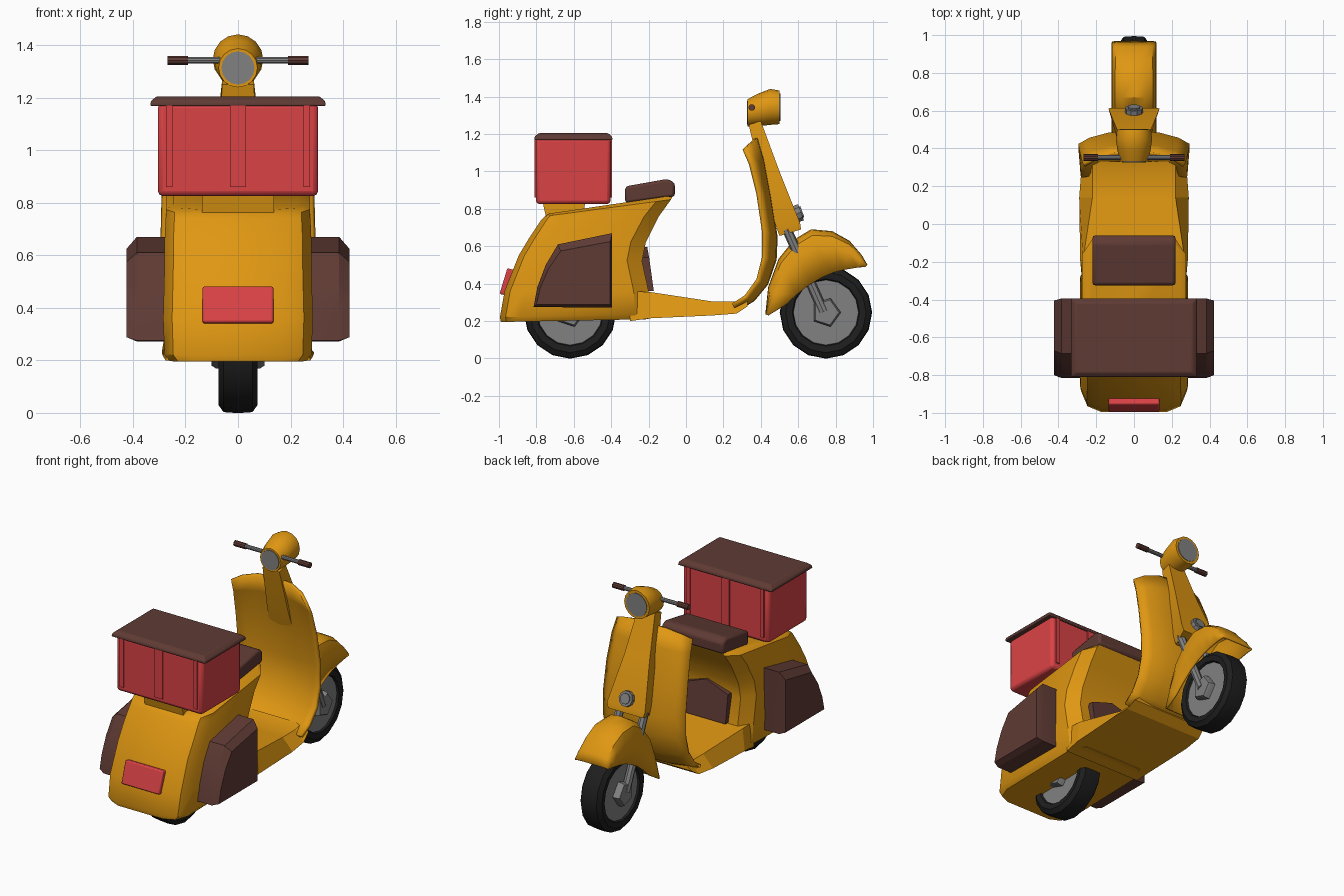
import bpy, bmesh, math
from mathutils import Vector

if "Cube" in bpy.data.objects:
    bpy.data.objects.remove(bpy.data.objects["Cube"])


def material(name, rgb):
    m = bpy.data.materials.new(name)
    m.diffuse_color = (*rgb, 1)
    m.use_nodes = True
    m.node_tree.nodes["Principled BSDF"].inputs["Base Color"].default_value = m.diffuse_color
    return m


YELLOW = material("yellow paint", (0.74, 0.31, 0.006))
RED = material("red plastic", (0.70, 0.055, 0.06))
BROWN = material("brown leather", (0.115, 0.043, 0.034))
GRAY = material("gray metal", (0.22, 0.22, 0.22))
BLACK = material("black rubber", (0.013, 0.013, 0.013))


def loft(name, rings, mat, closed=True, caps=True, thick=0, angle=35, bevel=0):
    """Skin a list of equal-length rings of points."""
    bm = bmesh.new()
    vs = [[bm.verts.new(p) for p in r] for r in rings]
    n = len(rings[0])
    for a, b in zip(vs, vs[1:]):
        for i in range(n if closed else n - 1):
            j = (i + 1) % n
            bm.faces.new((a[i], a[j], b[j], b[i]))
    if caps and closed:
        bm.faces.new(vs[0])
        bm.faces.new(vs[-1])
    bmesh.ops.recalc_face_normals(bm, faces=bm.faces)
    me = bpy.data.meshes.new(name)
    bm.to_mesh(me)
    bm.free()
    me.materials.append(mat)
    ob = bpy.data.objects.new(name, me)
    bpy.context.collection.objects.link(ob)
    if thick:
        s = ob.modifiers.new("thickness", 'SOLIDIFY')
        s.thickness, s.offset = thick, 0
    if bevel:
        b = ob.modifiers.new("bevel", 'BEVEL')
        b.width, b.segments = bevel, 2
    bpy.ops.object.select_all(action='DESELECT')
    ob.select_set(True)
    bpy.context.view_layer.objects.active = ob
    bpy.ops.object.shade_smooth_by_angle(angle=math.radians(angle))
    return ob


def box(name, x0, x1, y0, y1, z0, z1, mat, bevel=0):
    return loft(name, [[(x0, y0, z), (x1, y0, z), (x1, y1, z), (x0, y1, z)] for z in (z0, z1)],
                mat, bevel=bevel)


def prism(name, prof, x0, x1, mat, bevel=0):
    """Side profile (y, z) extruded along x."""
    return loft(name, [[(x, y, z) for y, z in prof] for x in (x0, x1)], mat, bevel=bevel)


def rod(name, a, b, r, mat, n=10):
    a, b = Vector(a), Vector(b)
    q = (b - a).to_track_quat('Z', 'Y')
    c = [q @ Vector((r * math.cos(t), r * math.sin(t), 0))
         for t in (2 * math.pi * i / n for i in range(n))]
    return loft(name, [[p + v for v in c] for p in (a, b)], mat)


def lathe_x(name, prof, y, z, mat, n=16, caps=True):
    """Rings (x, radius) around a sideways axle."""
    return loft(name, [[(x, y + r * math.cos(2 * math.pi * i / n), z + r * math.sin(2 * math.pi * i / n))
                        for i in range(n)] for x, r in prof], mat, caps=caps)


def mirror(half):
    """Complete a half outline given on +x."""
    return half + [(-p[0], *p[1:]) for p in reversed(half) if p[0] > 0]


# wheels
for label, y in (("front", 0.748), ("rear", -0.62)):
    lathe_x(label + "_tire", [(-0.05, 0.17), (-0.07, 0.18), (-0.075, 0.215), (-0.055, 0.243), (0, 0.247),
                              (0.055, 0.243), (0.075, 0.215), (0.07, 0.18), (0.05, 0.17)], y, 0.246, BLACK)
    lathe_x(label + "_rim", [(-0.058, 0.178), (0.058, 0.178)], y, 0.246, GRAY)
    lathe_x(label + "_hub", [(-0.1, 0.07), (-0.085, 0.08), (0.085, 0.08), (0.1, 0.07)], y, 0.246, GRAY, 5)

# rear body, stacked slices: rear z, front z, rear y, front y, half width
rings = []
for zr, zf, yr, yf, w in ((.195, .21, -.99, -.2, .26), (.22, .24, -.995, -.19, .28),
                          (.36, .36, -.97, -.2, .285), (.55, .52, -.895, -.235, .28),
                          (.65, .62, -.835, -.215, .28), (.74, .76, -.775, -.145, .275),
                          (.76, .85, -.755, -.08, .275), (.775, .872, -.73, -.07, .245)):
    half = [(w * .62, yr), (w * .88, yr + .03), (w, yr + .11), (w, yf - .08), (w * .8, yf)]
    rings.append([(x, y, zr + (zf - zr) * (y - yr) / (yf - yr)) for x, y in mirror(half)])
loft("rear_body", rings, YELLOW)

# floorboard with sloping sides
loft("floorboard", [[(-b, y, z0), (b, y, z0), (t, y, z1), (-t, y, z1)] for y, z0, z1, t, b in
                    ((-.3, .2, .36, .27, .275), (-.19, .215, .355, .27, .285),
                     (.14, .23, .305, .22, .29), (.27, .24, .305, .22, .28),
                     (.33, .28, .32, .22, .27))], YELLOW, angle=15)

# leg shield: edge y, edge z, centre y, centre z, half width
rings = []
for ye, ze, yc, zc, w in ((.25, .285, .27, .26, .28), (.32, .33, .36, .315, .285),
                          (.385, .42, .43, .40, .29), (.415, .54, .475, .53, .29),
                          (.415, .68, .48, .65, .29), (.385, .88, .445, .87, .285),
                          (.345, 1.04, .41, 1.06, .275), (.31, 1.12, .375, 1.18, .265)):
    row = []
    for x, f in ((-1, 0), (-.8, .5), (-.45, .92), (0, 1), (.45, .92), (.8, .5), (1, 0)):
        row.append((x * w, ye + (yc - ye) * f, ze + (zc - ze) * f))
    rings.append(row)
loft("leg_shield", rings, YELLOW, closed=False, thick=.02)

# steering column cover, neck and horn
loft("steering_column", [[(-wb, yb, zb), (wb, yb, zb), (wf, yf, zf), (-wf, yf, zf)]
                         for wb, yb, zb, wf, yf, zf in
                         ((.09, .50, .655, .125, .615, .69), (.09, .48, .71, .135, .61, .725),
                          (.075, .40, .98, .09, .50, 1.0), (.06, .335, 1.25, .06, .40, 1.27))],
     YELLOW, angle=20)
rod("horn", (0, .54, .755), (0, .615, .782), .048, GRAY)
rod("horn_center", (0, .6, .777), (0, .622, .785), .033, GRAY)

# headlight housing, gauge and lens
C16 = [(math.cos(math.pi * i / 8), math.sin(math.pi * i / 8)) for i in range(16)]
loft("headlight_housing", [[(r * c, y, z + r * s) for c, s in C16] for y, z, r in
                           ((.33, 1.313, .074), (.39, 1.33, .088), (.45, 1.345, .096), (.50, 1.343, .09))],
     YELLOW)
rod("gauge", (0, .325, 1.313), (0, .335, 1.313), .063, GRAY, 16)
rod("headlight_lens", (0, .495, 1.343), (0, .504, 1.343), .074, GRAY, 16)

# handlebar with grips
rod("handlebar", (-.26, .352, 1.342), (.26, .352, 1.342), .013, GRAY)
for s, side in ((1, "right"), (-1, "left")):
    rod(side + "_grip", (s * .19, .352, 1.342), (s * .268, .352, 1.342), .018, BROWN)
    # fork leg
    rod(side + "_fork_leg", (s * .085, .54, .69), (s * .085, .735, .25), .026, GRAY, 8)
    # saddlebag with a chamfered outer face
    prof = [(-.815, .275), (-.795, .38), (-.75, .50), (-.685, .61), (-.395, .67), (-.395, .272)]
    outer = [(-.80, .288), (-.78, .375), (-.735, .48), (-.67, .575), (-.405, .625), (-.405, .288)]
    loft(side + "_saddlebag", [[(s * x, y, z) for y, z in p] for x, p in
                               ((.26, prof), (.385, prof), (.424, outer))], BROWN, angle=20)

# front fender: matching crown and lower-edge points
rings = []
for oy, oz, iy, iz in ((.43, .235, .44, .23), (.445, .38, .53, .285), (.50, .53, .59, .34),
                       (.58, .63, .66, .395), (.67, .685, .73, .435), (.78, .675, .79, .46),
                       (.87, .625, .85, .475), (.935, .55, .92, .487), (.965, .497, .96, .49)):
    half = [(0, 0), (.06, .02), (.095, .12), (.11, .35), (.113, 1)]
    full = [(-x, f) for x, f in reversed(half[1:])] + half
    rings.append([(x, oy + (iy - oy) * f, oz + (iz - oz) * f) for x, f in full])
loft("front_fender", rings, YELLOW, closed=False, thick=.012)

# seat
prism("seat", [(-.325, .83), (-.325, .92), (-.10, .96), (-.06, .94), (-.06, .865)], -.22, .22, BROWN, .015)

# peaked panel below the seat
loft("under_seat_panel", [[(x, y + d, z) for x, y, z in
                           ((-.16, -.19, .36), (.16, -.19, .36), (.16, -.215, .54),
                            (0, -.225, .595), (-.16, -.215, .54))] for d in (-.05, .018)], BROWN)

# tail light
prism("tail_light", [(-.997, .345), (-.955, .483), (-.90, .468), (-.95, .335)], -.135, .135, RED, .008)

# cargo box with ribs, lid and mount
loft("box_mount", [[(-.137, a, z), (.137, a, z), (.137, b, z), (-.137, b, z)]
                   for z, a, b in ((.74, -.745, -.55), (.83, -.765, -.54))], YELLOW)
box("cargo_box", -.305, .305, -.803, -.403, .825, 1.18, RED, .02)
for i, (x, w) in enumerate(((-.262, .013), (0, .03), (.262, .013))):
    box("box_rib_%d" % (i + 1), x - w, x + w, -.81, -.396, .86, 1.175, RED)
loft("box_lid", [[(-.335 + d, -.812 + d, z), (.335 - d, -.812 + d, z), (.335 - d, -.392 - d, z),
                  (-.335 + d, -.392 - d, z)] for z, d in ((1.168, 0), (1.188, .004), (1.205, .026))],
     BROWN, bevel=.006)
